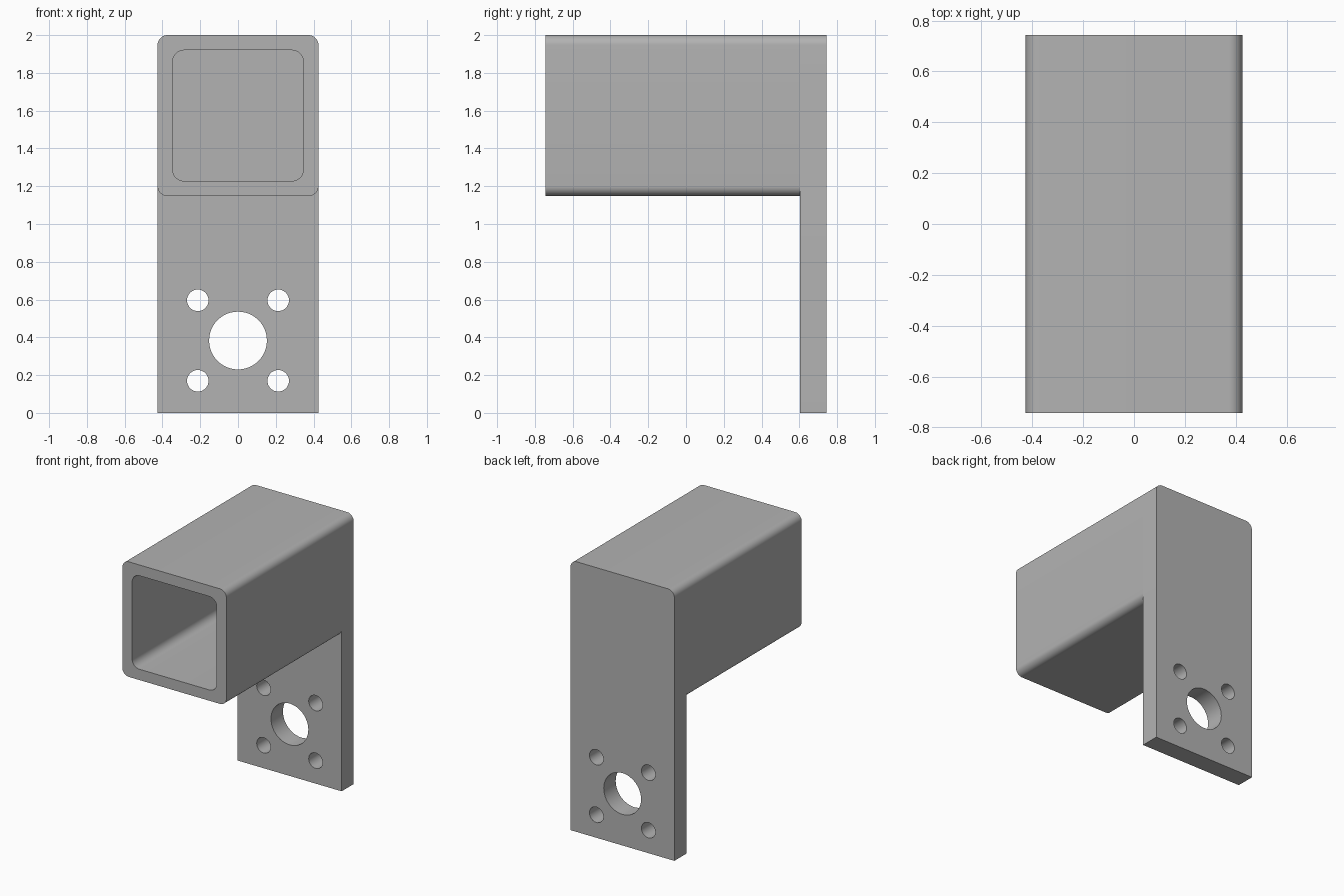
import bpy
import bmesh
from math import cos, sin, pi, radians

cube = bpy.data.objects.get("Cube")
if cube:
    bpy.data.objects.remove(cube, do_unlink=True)

HALF_W, HALF_L, TOP = 0.426, 0.744, 2.0
PLATE_FRONT = 0.604
TUBE_Z = TOP - HALF_W

grey = bpy.data.materials.new("grey metal")
grey.use_nodes = True
COLOUR = (0.45, 0.45, 0.45, 1)
grey.diffuse_color = COLOUR
grey.node_tree.nodes["Principled BSDF"].inputs["Base Color"].default_value = COLOUR


def arc(cx, cz, r, start, sweep, steps):
    return [(cx + r * cos(start + sweep * i / steps),
             cz + r * sin(start + sweep * i / steps)) for i in range(steps + 1)]


def circle(cx, cz, r, steps=48):
    return arc(cx, cz, r, 0, 2 * pi, steps)[:-1]


def rounded_square(half, r):
    points = []
    for i, (sx, sz) in enumerate([(1, 1), (-1, 1), (-1, -1), (1, -1)]):
        points += arc(sx * (half - r), TUBE_Z + sz * (half - r), r, i * pi / 2, pi / 2, 10)
    return points


def extruded(name, loops, y0, y1):
    """Fill an outline with holes in the xz plane and extrude it along y."""
    bm = bmesh.new()
    for loop in loops:
        verts = [bm.verts.new((x, y0, z)) for x, z in loop]
        for a, b in zip(verts, verts[1:] + verts[:1]):
            bm.edges.new((a, b))
    bmesh.ops.triangle_fill(bm, edges=bm.edges[:], use_beauty=True, normal=(0, -1, 0))
    result = bmesh.ops.extrude_face_region(bm, geom=bm.faces[:], use_keep_orig=True)
    moved = [g for g in result["geom"] if isinstance(g, bmesh.types.BMVert)]
    bmesh.ops.translate(bm, verts=moved, vec=(0, y1 - y0, 0))
    bmesh.ops.recalc_face_normals(bm, faces=bm.faces[:])
    # merge the flat end triangles back into clean faces
    bmesh.ops.dissolve_limit(bm, angle_limit=radians(0.5), verts=bm.verts[:], edges=bm.edges[:])
    mesh = bpy.data.meshes.new(name)
    bm.to_mesh(mesh)
    bm.free()
    mesh.materials.append(grey)
    obj = bpy.data.objects.new(name, mesh)
    bpy.context.collection.objects.link(obj)
    bpy.ops.object.select_all(action="DESELECT")
    obj.select_set(True)
    bpy.context.view_layer.objects.active = obj
    bpy.ops.object.shade_smooth_by_angle(angle=radians(30))
    return obj


# Square tube, open at the front
extruded("square_tube", [rounded_square(HALF_W, 0.053), rounded_square(0.346, 0.06)],
         -HALF_L, PLATE_FRONT)

# Back plate: rounded top corners, square bottom, bore and four bolt holes
r = 0.053
outline = (arc(HALF_W - r, TOP - r, r, 0, pi / 2, 10)
           + arc(r - HALF_W, TOP - r, r, pi / 2, pi / 2, 10)
           + [(-HALF_W, 0), (HALF_W, 0)])
BORE_Z, BOLT = 0.383, 0.213
holes = [circle(0, BORE_Z, 0.153)]
holes += [circle(sx * BOLT, BORE_Z + sz * BOLT, 0.057, 32) for sx in (-1, 1) for sz in (-1, 1)]
extruded("back_plate", [outline] + holes, PLATE_FRONT, HALF_L)
